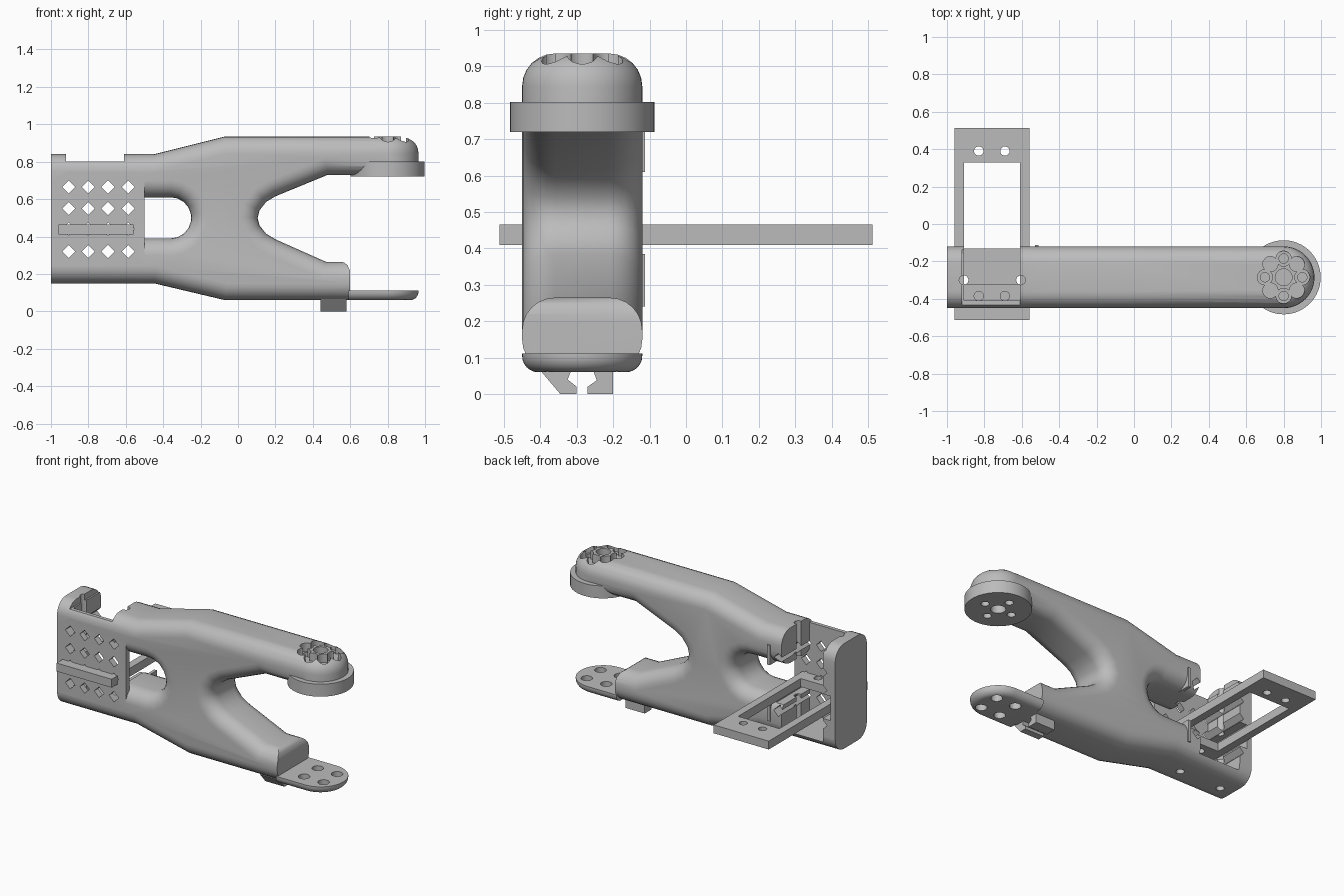
import bpy, bmesh
from math import sin, cos, pi, radians

if "Cube" in bpy.data.objects:
    bpy.data.objects.remove(bpy.data.objects["Cube"])

grey = bpy.data.materials.new("plain grey")
grey.use_nodes = True
grey.diffuse_color = (0.5, 0.5, 0.5, 1)
grey.node_tree.nodes["Principled BSDF"].inputs["Base Color"].default_value = (0.5, 0.5, 0.5, 1)

MID, HALF, HUB_X = -0.285, 0.165, 0.8
FRONT, BACK = MID - HALF, MID + HALF


def place(axis, a, b, t):
    return {"x": (t, a, b), "y": (a, t, b), "z": (a, b, t)}[axis]


def prism(name, outlines, axis, lo, hi, bevel=0, pick=None):
    """Extrude one or more outlines along an axis and round the picked edges."""
    bm = bmesh.new()
    for pts in outlines:
        rings = [[bm.verts.new(place(axis, a, b, t)) for a, b in pts] for t in (lo, hi)]
        bm.faces.new(rings[0])
        bm.faces.new(rings[1][::-1])
        for i in range(len(pts)):
            j = (i + 1) % len(pts)
            bm.faces.new((rings[0][i], rings[1][i], rings[1][j], rings[0][j]))
    bmesh.ops.recalc_face_normals(bm, faces=bm.faces)
    if bevel:
        edges = [e for e in bm.edges if pick(e.verts[0].co, e.verts[1].co)]
        bmesh.ops.bevel(bm, geom=edges, offset=bevel, offset_type='OFFSET', segments=6,
                        profile=0.5, affect='EDGES', clamp_overlap=False)
    mesh = bpy.data.meshes.new(name)
    bm.to_mesh(mesh)
    bm.free()
    mesh.materials.append(grey)
    ob = bpy.data.objects.new(name, mesh)
    bpy.context.collection.objects.link(ob)
    return ob


def rect(a0, a1, b0, b1):
    return [(a0, b0), (a1, b0), (a1, b1), (a0, b1)]


def box(name, x0, x1, y0, y1, z0, z1):
    return prism(name, [rect(x0, x1, y0, y1)], "z", z0, z1)


def circle(a, b, r, n=24):
    return [(a + r * cos(2 * pi * i / n), b + r * sin(2 * pi * i / n)) for i in range(n)]


def activate(ob):
    bpy.ops.object.select_all(action='DESELECT')
    ob.select_set(True)
    bpy.context.view_layer.objects.active = ob


def combine(targets, tools, operation='DIFFERENCE'):
    """Apply each tool to each target, then discard the tools."""
    for ob in targets:
        activate(ob)
        for tool in tools:
            mod = ob.modifiers.new("bool", 'BOOLEAN')
            mod.operation, mod.solver, mod.object = operation, 'EXACT', tool
            bpy.ops.object.modifier_apply(modifier=mod.name)
    for tool in tools:
        bpy.data.objects.remove(tool)


# Forked body: outline seen from the front, with a jaw and a rear slot
jaw = [(0.2, 0.385), (0.15, 0.415), (0.115, 0.46), (0.105, 0.5),
       (0.115, 0.54), (0.15, 0.585), (0.2, 0.615)]
slot = [(-0.36 + 0.11 * cos(radians(a)), 0.5 + 0.11 * sin(radians(a)))
        for a in (90, 70, 50, 30, 10, 0, -10, -30, -50, -70, -90)]
outline = ([(-1, 0.15), (-0.45, 0.15), (-0.07, 0.06), (0.6, 0.06), (0.6, 0.265), (0.47, 0.265)]
           + jaw + [(0.48, 0.73), (HUB_X, 0.73), (HUB_X, 0.935), (-0.07, 0.935),
                    (-0.45, 0.84), (-1, 0.84), (-1, 0.61)] + slot + [(-1, 0.39)])
body = prism("forked_body", [outline], "y", FRONT, BACK, 0.09,
             lambda p, q: abs(p.y - q.y) < 1e-4 and abs(p.x - q.x) > 1e-4)

# Upper hub, front plate and end wall joined to the body
hub = prism("hub", [circle(HUB_X, MID, HALF, 48)], "z", 0.74, 0.935, 0.09,
            lambda p, q: min(p.z, q.z) > 0.9)
plate = box("plate", -1, -0.5, FRONT, FRONT + 0.04, 0.24, 0.75)
wall = box("wall", -1, -0.91, FRONT, BACK, 0.24, 0.75)
combine([body], [hub, plate, wall], 'UNION')

# Bay, top notch, side grooves, vent diamonds and bolt holes
vents = [[(x - 0.035, z), (x, z - 0.035), (x + 0.035, z), (x, z + 0.035)]
         for x in (-0.905, -0.8, -0.695, -0.587) for z in (0.32, 0.44, 0.55, 0.665)]
fillet = [(0.54, 0.267), (0.565, 0.262), (0.585, 0.248), (0.598, 0.22), (0.6, 0.2),
          (0.65, 0.2), (0.65, 0.3), (0.54, 0.3)]
combine([body], [
    box("bay", -0.91, -0.61, FRONT + 0.04, 0, 0.2, 1.1),
    box("notch", -0.92, -0.61, -0.6, 0, 0.8, 1.1),
    box("grooves", -0.965, -0.555, FRONT + 0.04, 0, 0.36, 0.52),
    prism("vents", vents, "y", -0.6, 0.1),
    prism("fillet", [fillet], "y", -0.6, 0.1),
    prism("bolts", [circle(x, -0.3, 0.025, 16) for x in (-0.91, -0.605)], "z", 0.1, 0.9)])

# Round flange under the hub
disc = prism("hub_flange", [circle(HUB_X, MID, 0.198, 64)], "z", 0.72, 0.802)


def ring(angles, r):
    return [circle(HUB_X + 0.1 * cos(radians(a)), MID + 0.1 * sin(radians(a)), r, 16)
            for a in angles]


# Flower-shaped recess and screw holes
straight, diagonal = (0, 90, 180, 270), (45, 135, 225, 315)
combine([body], [prism("petals", ring(angles, 0.041), "z", 0.88, 1.1)
                 for angles in (straight, diagonal)])
combine([body, disc], [
    prism("screws", ring(straight, 0.025) + [circle(HUB_X, MID, 0.045)], "z", 0.6, 1.1)])

# Lower tongue with rounded tip and four holes
tip = [(HUB_X + HALF * cos(radians(a)), MID + HALF * sin(radians(a)))
       for a in range(-90, 91, 6)]
tongue = prism("lower_tongue", [[(0.59, BACK), (0.59, FRONT)] + tip], "z", 0.06, 0.112, 0.045,
               lambda p, q: max(p.z, q.z) < 0.07 and abs(p.x + q.x - 1.18) > 1e-4)
combine([tongue], [prism("holes", ring(diagonal, 0.035), "z", 0, 0.3)])

# Clip prongs under the lower arm
prong_a = [(-0.4, 0.065), (-0.345, 0), (-0.3, 0), (-0.3, 0.02), (-0.325, 0.04), (-0.315, 0.065)]
prong_b = [(-0.2, 0.065), (-0.2, 0), (-0.27, 0), (-0.27, 0.02), (-0.245, 0.038), (-0.255, 0.065)]
clip = prism("cable_clip", [prong_a, prong_b], "x", 0.44, 0.58)

# Flat mounting frame passing through the bay
frame = box("mounting_frame", -0.96, -0.56, -0.512, 0.512, 0.41, 0.465)
combine([frame], [
    box("window", -0.91, -0.61, -0.32, 0.33, 0.3, 0.6),
    prism("frame_holes", [circle(x, y, 0.025) for x in (-0.83, -0.69) for y in (0.39, -0.385)],
          "z", 0.3, 0.6)])

# Slim ribs on the back, beside the bay
ribs = prism("back_ribs", [rect(-0.53, -0.51, 0.24, 0.385), rect(-0.53, -0.51, 0.61, 0.74)],
             "y", BACK - 0.09, BACK + 0.007)

for ob in (body, disc, tongue, clip, frame, ribs):
    activate(ob)
    bpy.ops.object.shade_smooth_by_angle(angle=radians(32))
